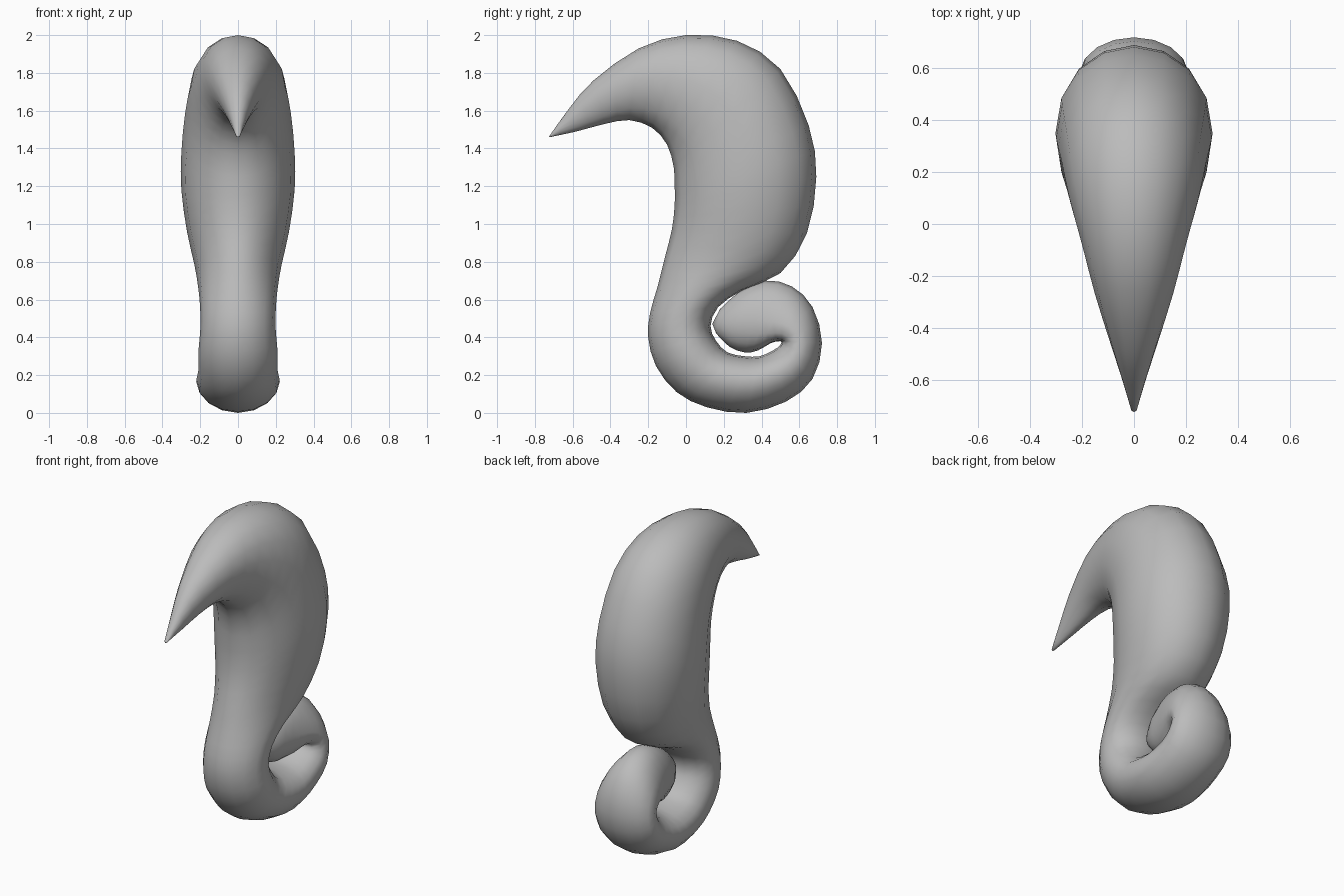
import bpy
import bmesh
import math
from mathutils import Vector

default_cube = bpy.data.objects.get("Cube")
if default_cube:
    bpy.data.objects.remove(default_cube, do_unlink=True)

RING_SIDES = 16
STEPS_PER_SECTION = 2
EGG_SHIFT = 0.1

# Cross-sections from the pointed tip to the curled end, in hundredths:
# back edge (y, z), front edge (y, z), half width in x
SECTIONS = [
    # pointed hook
    (-72, 147, -72, 146, 1),
    (-62, 161, -58, 149, 4.5),
    (-49, 176, -43, 153, 9),
    (-25, 193, -30, 155, 15),
    # broad shoulder and body
    (0, 200, -18, 151, 20),
    (27, 197, -10, 142, 25),
    (50, 182, -6.5, 130, 28),
    (65, 152, -6, 120, 30),
    (69, 125, -6, 110, 30),
    (64, 95, -7.5, 97, 27),
    (50, 74, -11, 83, 23),
    (30, 65, -15, 67, 21),
    # lower bend
    (17, 56, -19, 53, 20),
    (13, 46, -20, 40, 20),
    (16, 38, -16, 25, 21),
    (22, 32, -5, 11, 21),
    (31, 30, 11, 3, 22),
    (39, 30, 32, 0, 22),
    (46, 33, 53, 6, 21),
    (50, 36, 67, 18, 21),
    # curled end
    (50, 38, 72, 37, 20),
    (45, 37, 67, 56, 18.5),
    (38, 33, 56, 67, 16),
    (31, 32, 42, 70, 13),
    (23, 35, 28, 64, 10),
    (16, 42, 18, 55, 5),
]


def catmull_rom(before, start, end, after, t):
    """Smooth value between start and end."""
    return 0.5 * (
        2 * start
        + (end - before) * t
        + (2 * before - 5 * start + 4 * end - after) * t ** 2
        + (3 * start - before - 3 * end + after) * t ** 3
    )


def smooth_sections(sections):
    """Add in-between cross-sections along the sweep."""
    points = [Vector(section) / 100 for section in sections]
    last = len(points) - 1
    result = []
    for i in range(last):
        before = points[max(i - 1, 0)]
        after = points[min(i + 2, last)]
        for step in range(STEPS_PER_SECTION):
            t = step / STEPS_PER_SECTION
            result.append(catmull_rom(before, points[i], points[i + 1], after, t))
    return result + [points[last]]


def add_ring(bm, section):
    """Egg-shaped ring spanning the back and front edges."""
    back = Vector((0, section[0], section[1]))
    front = Vector((0, section[2], section[3]))
    centre = (back + front) / 2
    reach = (back - front) / 2
    ring = []
    for side in range(RING_SIDES):
        angle = math.tau * side / RING_SIDES
        along = math.cos(angle) + EGG_SHIFT * math.sin(angle) ** 2
        across = Vector((section[4] * math.sin(angle), 0, 0))
        ring.append(bm.verts.new(centre + reach * along + across))
    return ring


def close_end(bm, ring, direction):
    """Rounded end: a fan to a point pushed slightly outwards."""
    middle = sum((v.co for v in ring), Vector()) / len(ring)
    apex = bm.verts.new(middle + direction)
    for a, b in zip(ring, ring[1:] + ring[:1]):
        bm.faces.new((a, b, apex))


# Curled horn body
bm = bmesh.new()
rings = [add_ring(bm, section) for section in smooth_sections(SECTIONS)]
for lower, upper in zip(rings, rings[1:]):
    for i in range(RING_SIDES):
        j = (i + 1) % RING_SIDES
        bm.faces.new((lower[i], lower[j], upper[j], upper[i]))
close_end(bm, rings[0], Vector((0, -0.005, -0.005)))
close_end(bm, rings[-1], Vector((0, -0.03, -0.01)))
bmesh.ops.recalc_face_normals(bm, faces=bm.faces[:])
for face in bm.faces:
    face.smooth = True

mesh = bpy.data.meshes.new("curled_horn")
bm.to_mesh(mesh)
bm.free()
horn = bpy.data.objects.new("curled_horn", mesh)
bpy.context.collection.objects.link(horn)

# Plain grey colour
grey = bpy.data.materials.new("plain_grey")
grey.use_nodes = True
colour = (0.5, 0.5, 0.5, 1)
grey.diffuse_color = colour
for node in grey.node_tree.nodes:
    if node.type == "BSDF_PRINCIPLED":
        node.inputs["Base Color"].default_value = colour
mesh.materials.append(grey)
